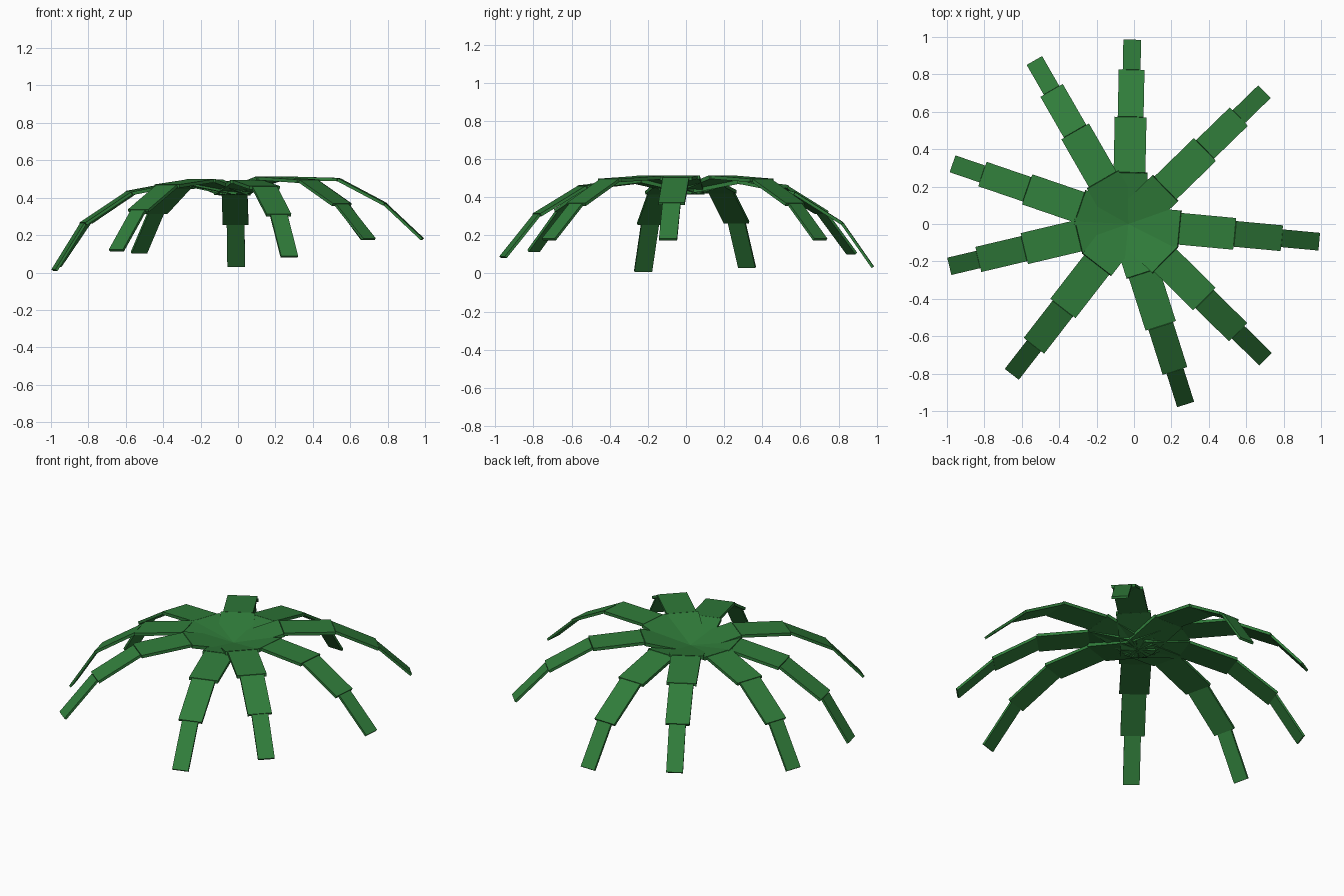
import bpy, bmesh
from math import radians, cos, sin
from mathutils import Vector, Matrix

cube = bpy.data.objects.get("Cube")
if cube:
    bpy.data.objects.remove(cube, do_unlink=True)

green = bpy.data.materials.new("leaf_green")
colour = (0.03, 0.205, 0.043, 1)
green.use_nodes = True
green.diffuse_color = colour
green.node_tree.nodes["Principled BSDF"].inputs["Base Color"].default_value = colour

HUB = Vector((-0.03, 0, 0.425))
WIDTHS = (0.195, 0.17, 0.138, 0.095)
THICKNESS = (0.02, 0.018, 0.016, 0.014)
RADII = (0.275, 0.57, 0.82)

# Each leaf: heading in degrees, tip radius, heights of the three bends and the tip
LEAVES = {
    "back_leaf": (88.8, 0.98, (0.48, 0.42, 0.262, 0.033)),
    "back_left_leaf": (44.2, 1.01, (0.505, 0.488, 0.362, 0.178)),
    "left_leaf": (-5.3, 1.02, (0.505, 0.497, 0.365, 0.178)),
    "front_left_leaf": (-44.6, 1.025, (0.503, 0.488, 0.362, 0.178)),
    "front_leaf": (-72.4, 1.007, (0.485, 0.453, 0.307, 0.085)),
    "front_right_leaf": (232.2, 1.012, (0.49, 0.462, 0.33, 0.118)),
    "right_front_leaf": (193.3, 0.978, (0.48, 0.423, 0.26, 0.012)),
    "right_back_leaf": (161.1, 0.988, (0.48, 0.428, 0.268, 0.033)),
    "back_right_leaf": (119.9, 1.003, (0.488, 0.455, 0.32, 0.105)),
}


def add_plate(bm, start, end, side, width, thickness):
    """Add a flat box running from start to end, level across its width."""
    along = end - start
    direction = along.normalized()
    up = direction.cross(side)
    basis = Matrix((direction * along.length, side * width, up * thickness)).transposed()
    matrix = Matrix.Translation((start + end) / 2) @ basis.to_4x4()
    bmesh.ops.create_cube(bm, size=1, matrix=matrix)


# Arching leaves, each a chain of narrowing flat plates
for name, (heading, tip, heights) in LEAVES.items():
    angle = radians(heading)
    outward = Vector((cos(angle), sin(angle), 0))
    side = Vector((-sin(angle), cos(angle), 0))
    points = [HUB]
    for radius, height in zip(RADII + (tip,), heights):
        point = HUB + outward * radius
        point.z = height
        points.append(point)

    bm = bmesh.new()
    for start, end, width, thickness in zip(points, points[1:], WIDTHS, THICKNESS):
        add_plate(bm, start, end, side, width, thickness)
    bmesh.ops.recalc_face_normals(bm, faces=bm.faces)
    mesh = bpy.data.meshes.new(name)
    bm.to_mesh(mesh)
    bm.free()
    mesh.materials.append(green)
    bpy.context.collection.objects.link(bpy.data.objects.new(name, mesh))
